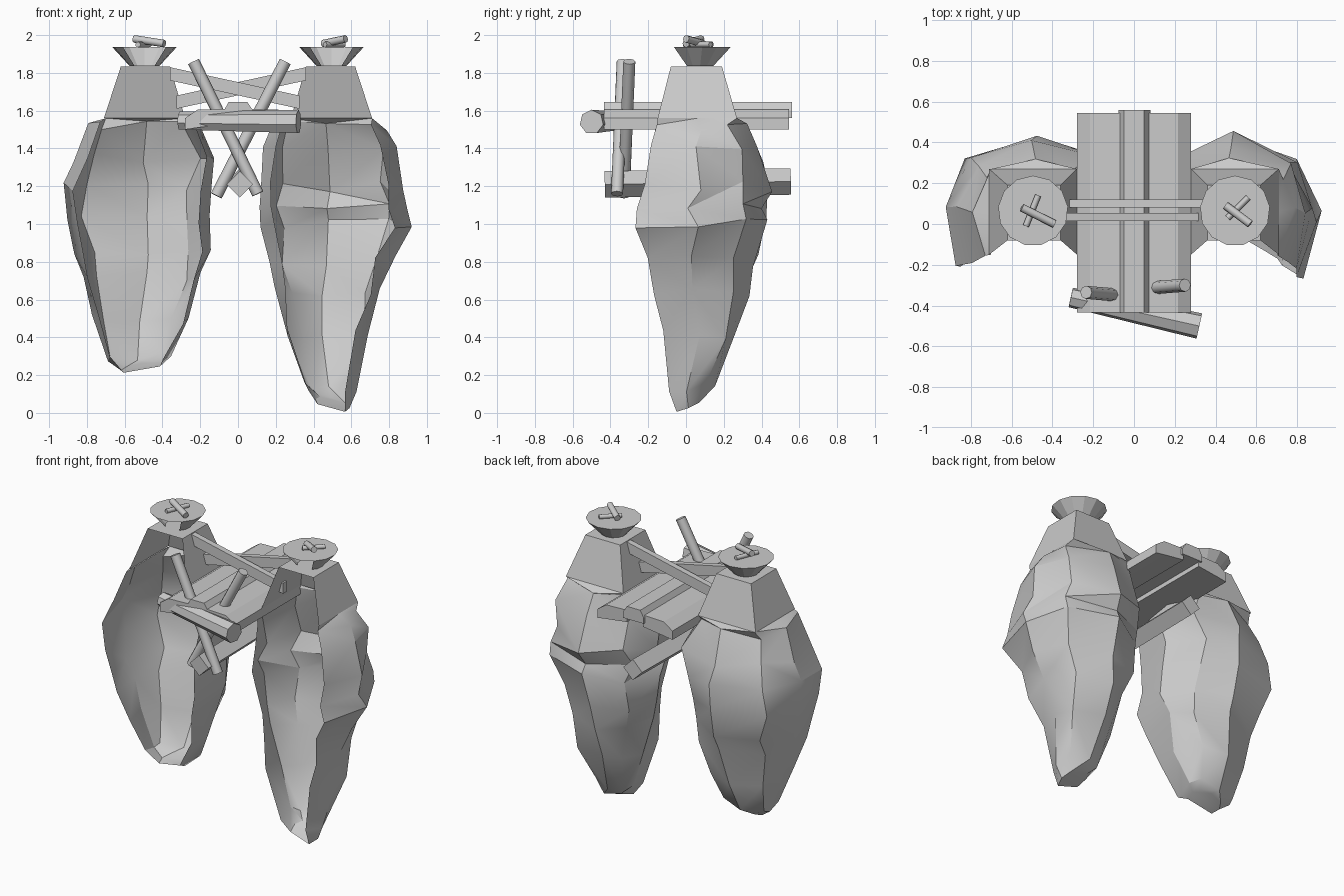
import bpy, bmesh, math, random
from mathutils import Vector

if "Cube" in bpy.data.objects:
    bpy.data.objects.remove(bpy.data.objects["Cube"])

random.seed(11)
stone = bpy.data.materials.new("light_grey")
stone.diffuse_color = (0.6, 0.6, 0.6, 1)
stone.use_nodes = True
stone.node_tree.nodes["Principled BSDF"].inputs["Base Color"].default_value = stone.diffuse_color


def finish(name, bm, smooth=None):
    me = bpy.data.meshes.new(name)
    bm.to_mesh(me)
    bm.free()
    ob = bpy.data.objects.new(name, me)
    bpy.context.collection.objects.link(ob)
    me.materials.append(stone)
    if smooth:
        bpy.ops.object.select_all(action='DESELECT')
        bpy.context.view_layer.objects.active = ob
        ob.select_set(True)
        bpy.ops.object.shade_smooth_by_angle(angle=math.radians(smooth))
    return ob


def log(name, a, b, r1, r2=None, sides=8):
    """Round or many-sided pole between two points."""
    a, b = Vector(a), Vector(b)
    bm = bmesh.new()
    bmesh.ops.create_cone(bm, cap_ends=True, segments=sides, radius1=r1,
                          radius2=r2 or r1, depth=(b - a).length)
    rot = (b - a).to_track_quat('Z', 'Y').to_matrix()
    bmesh.ops.rotate(bm, verts=bm.verts, matrix=rot)
    bmesh.ops.translate(bm, verts=bm.verts, vec=(a + b) / 2)
    return finish(name, bm, 50)


def extrude(name, profile, y0, y1):
    """Solid with an (x, z) profile running along y."""
    bm = bmesh.new()
    f = bm.faces.new([bm.verts.new((x, y0, z)) for x, z in profile])
    g = bmesh.ops.extrude_face_region(bm, geom=[f])
    bmesh.ops.translate(bm, verts=[v for v in g['geom'] if isinstance(v, bmesh.types.BMVert)],
                        vec=(0, y1 - y0, 0))
    bmesh.ops.recalc_face_normals(bm, faces=bm.faces)
    return finish(name, bm)


def rock(name, rows, side, lip, tilt):
    """Hollow rock shell, open to the front; rows: z, inner x, outer x, inner front y, outer front y, back y."""
    bm = bmesh.new()
    rings = []
    for i, (z, xi, xo, yi, yo, yb) in enumerate(rows):
        w, d = xo - xi, yb - yo
        if i == len(rows) - 1:      # square collar under the tower
            pts = [(xo, yo), (xo, yo + d * .5), (xo, yb), (xi + w * .5, yb),
                   (xi, yb), (xi, yo + d * .5), (xi, yi)]
        else:
            pts = [(xo - w * lip, yo), (xo, yo + d * .45), (xo - w * .12, yo + d * .83),
                   (xi + w * .47, yb), (xi + w * .14, yo + d * .84),
                   (xi, yo + d * .5), (xi + w * .06, yi)]
        ring = []
        for k, (x, y) in enumerate(pts):
            j = 0.03 if 0 < i < len(rows) - 1 else 0
            dx, dy, dz = (random.uniform(-j, j) for _ in range(3))
            if k in (1, 5):         # keep the widest points in place
                dx *= .4
            if k in (0, 3):
                dy *= .4
            # the foot is cut at a slant, lowest at its outer front corner
            foot = tilt * ((xo - x) * .25 + (y - yo) * .4) if i == 0 else 0
            ring.append(bm.verts.new((side * (x + dx), y + dy, z + foot + dz)))
        rings.append(ring)
    bm.faces.new(rings[0])
    for lo, hi in zip(rings, rings[1:]):
        for k in range(6):
            q = (lo[k], lo[k + 1], hi[k + 1], hi[k])
            # alternating diagonals give the chipped look
            if random.random() < .5:
                bm.faces.new((q[0], q[1], q[2]))
                bm.faces.new((q[0], q[2], q[3]))
            else:
                bm.faces.new((q[0], q[1], q[3]))
                bm.faces.new((q[1], q[2], q[3]))
    bmesh.ops.recalc_face_normals(bm, faces=bm.faces)
    return finish(name, bm, 28)


# Hanging rocks
rock("right_rock", [
    (0.0, .41, .59, -.04, -.05, .09), (.14, .34, .635, -.06, -.09, .15),
    (.42, .26, .69, -.07, -.11, .25), (.64, .20, .76, -.07, -.16, .33),
    (.80, .165, .83, -.07, -.20, .36), (1.0, .13, .91, -.08, -.26, .42),
    (1.10, .125, .89, -.08, -.255, .39), (1.2, .125, .87, -.08, -.23, .445),
    (1.4, .13, .83, -.1, -.19, .37),
    (1.52, .18, .79, -.12, -.16, .33), (1.56, .28, .71, -.15, -.15, .27)], 1, .13, 1)
rock("left_rock", [
    (.21, .40, .62, .02, .02, .14), (.30, .35, .70, -.03, -.03, .19),
    (.50, .26, .77, -.09, -.1, .27), (.72, .20, .81, -.15, -.16, .33),
    (.86, .15, .86, -.19, -.19, .38), (1.02, .14, .90, -.15, -.2, .42),
    (1.2, .14, .915, -.15, -.2, .44), (1.35, .12, .87, -.15, -.18, .40),
    (1.52, .2, .80, -.14, -.16, .33), (1.56, .28, .70, -.15, -.15, .27)], -1, .07, .7)

# Towers: tapered blocks with an open front
for side, word in ((-1, "left"), (1, "right")):
    bm = bmesh.new()
    low = [bm.verts.new((side * x, y, 1.56)) for x, y in
           ((.28, -.15), (.28, .27), (.71, .27), (.71, -.15))]
    top = [bm.verts.new((side * x, y, 1.835)) for x, y in
           ((.36, -.08), (.36, .19), (.62, .19), (.62, -.08))]
    bm.faces.new(top)
    for k in range(3):
        bm.faces.new((low[k], low[k + 1], top[k + 1], top[k]))
    bmesh.ops.recalc_face_normals(bm, faces=bm.faces)
    finish(word + "_tower", bm)
    # Fire bowl, its front wall open
    bm = bmesh.new()
    bmesh.ops.create_cone(bm, cap_ends=True, segments=13, radius1=.08, radius2=.172, depth=.1)
    bm.normal_update()
    gone = [f for f in bm.faces if f.normal.y < -.45]
    bmesh.ops.delete(bm, geom=gone, context='FACES')
    bmesh.ops.translate(bm, verts=bm.verts, vec=(side * .495, .065, 1.887))
    finish(word + "_bowl", bm)

# Firewood lying in the bowls
log("left_firewood_a", (-.55, .08, 1.98), (-.39, .0, 1.955), .02)
log("left_firewood_b", (-.53, -.01, 1.95), (-.47, .14, 1.95), .015)
log("right_firewood_a", (.45, .09, 1.955), (.57, .0, 1.98), .02)
log("right_firewood_b", (.56, .13, 1.95), (.46, .03, 1.95), .015)

# Crossed beams between the towers
for name, y, s in (("front_cross_beam", .035, 1), ("back_cross_beam", .1, -1)):
    extrude(name, [(-.36 * s, 1.83), (.325 * s, 1.68), (.325 * s, 1.61), (-.36 * s, 1.76)],
            y - .02, y + .02)

# Bridge deck: arched centre log with sloping planks beside it
extrude("deck_centre", [(-.075, 1.56), (-.075, 1.60), (-.05, 1.645), (.05, 1.645),
                        (.08, 1.60), (.08, 1.56)], -.435, .56)
for s, word in ((-1, "left"), (1, "right")):
    extrude("deck_plank_" + word, [(s * x, z) for x, z in
            ((.06, 1.61), (.215, 1.605), (.28, 1.56), (.28, 1.50), (.215, 1.51), (.06, 1.53))],
            -.435, .545)

# Square beam below the deck
log("lower_beam", (.01, -.43, 1.21), (.01, .555, 1.225), .07, sides=4)

# Crossed poles and the front log
log("front_pole_a", (-.235, -.335, 1.86), (.105, -.365, 1.16), .032)
log("front_pole_b", (.25, -.30, 1.86), (-.115, -.33, 1.15), .032)
log("front_log", (-.31, -.36, 1.545), (.32, -.50, 1.54), .05, .065, 7)
